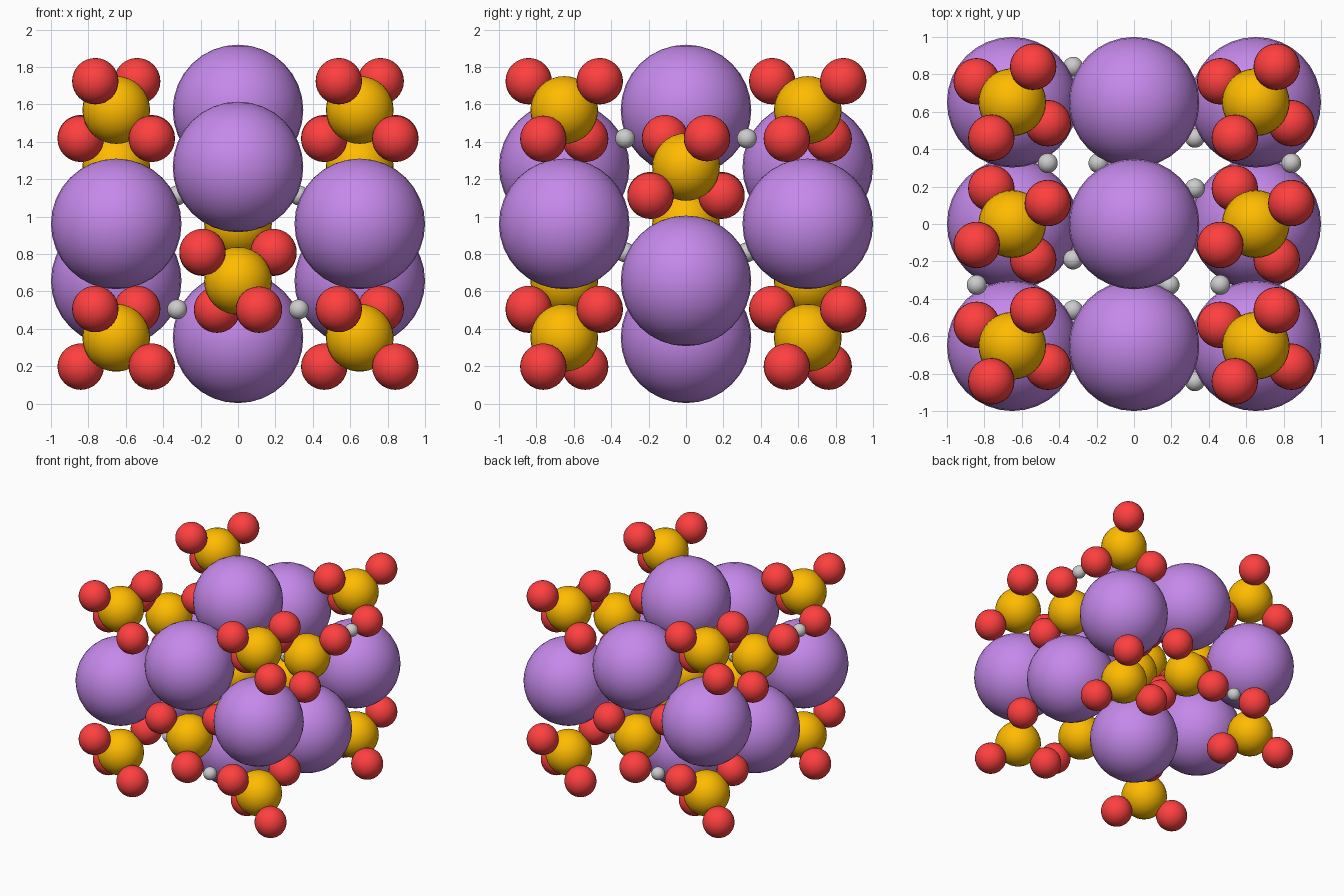
import bpy
import bmesh
from mathutils import Vector

if "Cube" in bpy.data.objects:
    bpy.data.objects.remove(bpy.data.objects["Cube"])

A = 0.651         # half the cell width
Q = 0.3045        # quarter of the cell height
Z0 = 0.352        # height of the lowest atom layer


def site(i, j, k):
    """Lattice point: i, j in half cell widths, k in quarter cell heights."""
    return Vector((i * A, j * A, Z0 + k * Q))


def ball_mesh(name, radius, color=None, segments=32, rings=16):
    bm = bmesh.new()
    bmesh.ops.create_uvsphere(bm, u_segments=segments, v_segments=rings, radius=radius)
    for f in bm.faces:
        f.smooth = True
    mesh = bpy.data.meshes.new(name)
    bm.to_mesh(mesh)
    bm.free()
    if color:
        mat = bpy.data.materials.new(name + "_color")
        mat.diffuse_color = (*color, 1)
        mat.use_nodes = True
        mat.node_tree.nodes["Principled BSDF"].inputs["Base Color"].default_value = mat.diffuse_color
        mesh.materials.append(mat)
    return mesh


def place(name, mesh, points):
    for n, p in enumerate(points, 1):
        ob = bpy.data.objects.new(f"{name}_{n}", mesh)
        ob.location = p
        bpy.context.collection.objects.link(ob)


corners = [(i, j) for i in (-1, 1) for j in (-1, 1)]

# Large purple atoms: top and bottom centres, upright edges, side faces
potassium = [site(0, 0, 0), site(0, 0, 4)]
potassium += [site(i, j, 2) for i, j in corners]
potassium += [site(0, s, 3) for s in (-1, 1)] + [site(s, 0, 1) for s in (-1, 1)]

# Orange atoms: eight corners and the centre, then the side faces (turned groups)
upright = [site(i, j, k) for i, j in corners for k in (0, 4)] + [site(0, 0, 2)]
turned = [site(0, s, 1) for s in (-1, 1)] + [site(s, 0, 3) for s in (-1, 1)]

# Four red atoms around each orange one
u, v, w = 0.19, 0.112, 0.154
tetra_upright = [(v, u, w), (-v, -u, w), (u, -v, -w), (-u, v, -w)]
tetra_turned = [(u, v, w), (-u, -v, w), (-v, u, -w), (v, -u, -w)]
oxy_upright = [p + Vector(d) for p in upright for d in tetra_upright]
oxy_turned = [p + Vector(d) for p in turned for d in tetra_turned]

# Small grey atoms midway between neighbouring red atoms of two groups
hydrogen = [(a + b) / 2 for a in oxy_upright for b in oxy_turned
            if abs(a.z - b.z) < 0.03 and (a - b).length < 0.46]

place("potassium_atom", ball_mesh("potassium_ball", 0.349, (0.56, 0.25, 0.83)), potassium)
place("phosphorus_atom", ball_mesh("phosphorus_ball", 0.181, (1.0, 0.5, 0.0)), upright + turned)
place("oxygen_atom", ball_mesh("oxygen_ball", 0.124, (1.0, 0.05, 0.05)), oxy_upright + oxy_turned)
place("hydrogen_atom", ball_mesh("hydrogen_ball", 0.053), hydrogen)
